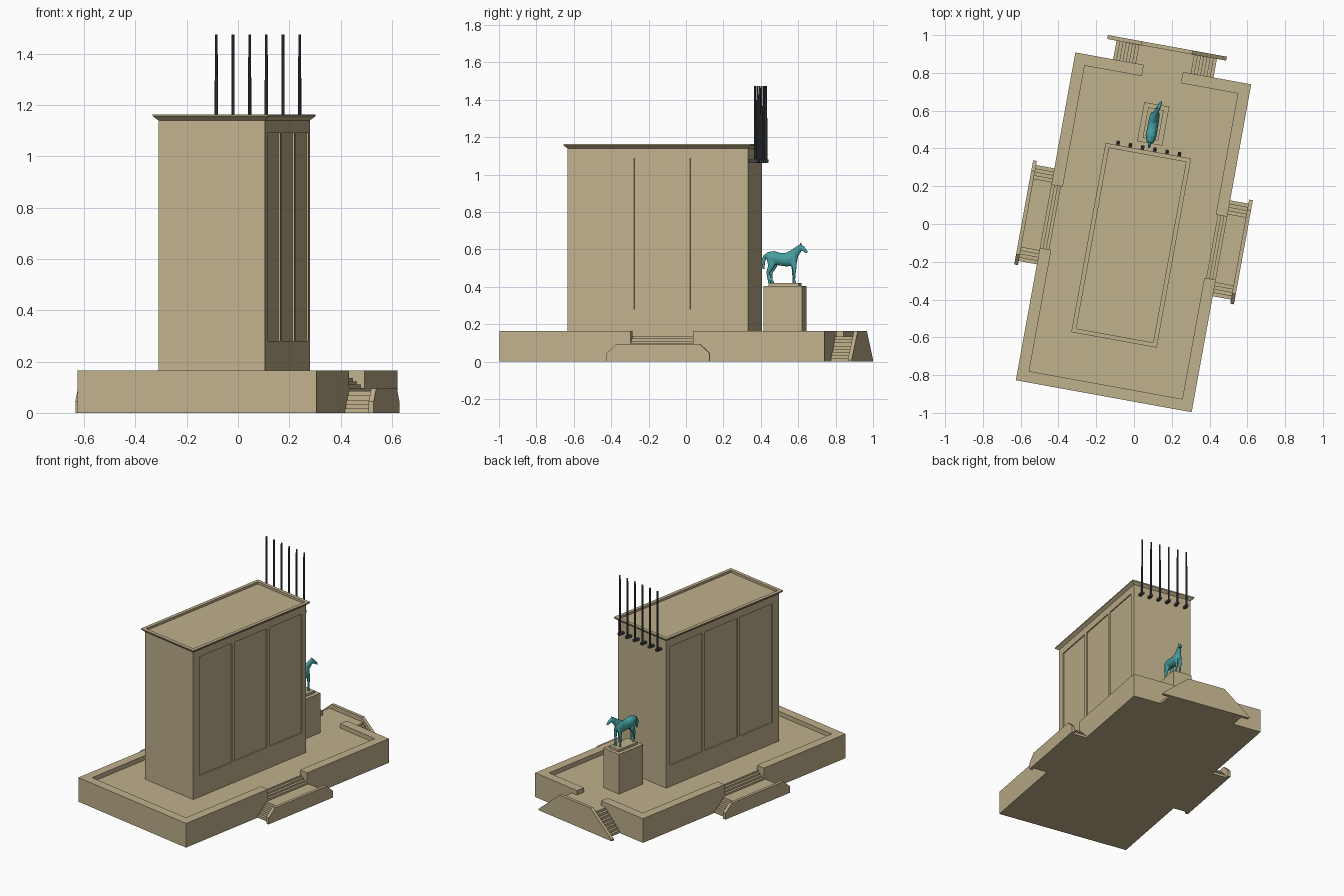
import bpy, bmesh, math
from mathutils import Matrix, Vector

if "Cube" in bpy.data.objects:
    bpy.data.objects.remove(bpy.data.objects["Cube"])

# The whole monument is turned about 10 degrees on plan
PLACE = Matrix.Translation((-0.0025, -0.044, 0)) @ Matrix.Rotation(math.radians(-10.3), 4, 'Z')


def material(name, rgb):
    m = bpy.data.materials.new(name)
    m.diffuse_color = (*rgb, 1)
    m.use_nodes = True
    m.node_tree.nodes["Principled BSDF"].inputs["Base Color"].default_value = m.diffuse_color
    return m


STONE = material("tan_stone", (0.53, 0.44, 0.265))
BRONZE = material("green_bronze", (0.06, 0.34, 0.35))
METAL = material("dark_metal", (0.05, 0.055, 0.06))


def finish(name, bm, mat):
    bmesh.ops.recalc_face_normals(bm, faces=bm.faces)
    me = bpy.data.meshes.new(name)
    bm.to_mesh(me)
    bm.free()
    me.materials.append(mat)
    ob = bpy.data.objects.new(name, me)
    bpy.context.collection.objects.link(ob)
    ob.matrix_world = PLACE
    return ob


def loft(bm, rings):
    """Skin a list of equal-length point rings and cap both ends."""
    vs = [[bm.verts.new(p) for p in r] for r in rings]
    n = len(vs[0])
    for a, b in zip(vs, vs[1:]):
        for i in range(n):
            bm.faces.new((a[i], a[(i + 1) % n], b[(i + 1) % n], b[i]))
    bm.faces.new(vs[0])
    bm.faces.new(vs[-1])


def prism(name, pts, axis, lo, hi, mat=STONE, flip=1):
    """Extrude a profile along an axis; flip=-1 mirrors it in x."""
    def at(p, t):
        v = {'x': (t, *p), 'y': (p[0], t, p[1]), 'z': (*p, t)}[axis]
        return (v[0] * flip, v[1], v[2])
    bm = bmesh.new()
    loft(bm, [[at(p, t) for p in pts] for t in (lo, hi)])
    return finish(name, bm, mat)


def rect(x0, x1, y0, y1):
    return [(x0, y0), (x1, y0), (x1, y1), (x0, y1)]


def steps(top, bottom, z_top, z_bottom, n):
    """Stair profile descending from top to bottom with n treads."""
    w, h = (bottom - top) / n, (z_top - z_bottom) / (n + 1)
    return [(top + i * w, z_top - (i + k) * h) for i in range(n + 1) for k in (0, 1)]


def both_ways(half):
    return half + [(-a, z) for a, z in reversed(half)]


def bake(ob):
    """Replace the mesh by its modified result."""
    dg = bpy.context.evaluated_depsgraph_get()
    me = bpy.data.meshes.new_from_object(ob.evaluated_get(dg))
    ob.modifiers.clear()
    ob.data = me


# Platform floor and parapet, with openings at both sides and the back
W, L, IW, IL, FLOOR, RIM = 0.473, 0.882, 0.412, 0.822, 0.135, 0.165
prism("platform_floor", rect(-IW, IW, -IL, IL), 'z', 0, FLOOR)
prism("front_parapet", [(-W, -0.17), (-W, -L), (W, -L), (W, -0.17),
                        (IW, -0.17), (IW, -IL), (-IW, -IL), (-IW, -0.17)], 'z', 0, RIM)
for s, side in ((1, "right"), (-1, "left")):
    prism(side + "_back_parapet", [(W, 0.17), (W, L), (0.105, L), (0.105, IL), (IW, IL), (IW, 0.17)],
          'z', 0, RIM, flip=s)
    # Side entrance: upper steps, double-ended landing, outer wall
    prism(side + "_upper_steps", [(IW, 0), (IW, FLOOR)] + steps(0.425, W, FLOOR, 0.085, 3) + [(W, 0)],
          'y', -0.17, 0.17, flip=s)
    prism(side + "_landing", both_ways(steps(0.185, 0.258, 0.085, 0, 4)), 'x', W, 0.571, flip=s)
    prism(side + "_stair_wall", both_ways([(0.225, 0.095), (0.28, 0.045), (0.28, 0)]),
          'x', 0.571, 0.591, flip=s)

# Back entrance
prism("back_threshold", rect(-0.105, 0.105, IL, L), 'z', 0, FLOOR)
prism("back_landing", both_ways(steps(0.15, 0.27, FLOOR, 0, 7)), 'y', L, 0.982)
prism("back_stair_wall", both_ways([(0.135, RIM), (0.32, 0.01), (0.32, 0)]), 'y', 0.982, 1.003)

# Tower with three shallow panels on each long side
tower = prism("tower", rect(-0.211, 0.211, -0.56, 0.42), 'z', FLOOR, 1.142)
bm = bmesh.new()
for s in (-1, 1):
    for v in (-0.504, -0.199, 0.106):
        loft(bm, [[(s * x, y, z) for x, y in rect(0.204, 0.25, v, v + 0.28)] for z in (0.28, 1.09)])
cutter = finish("panel_cutter", bm, STONE)
cutter.hide_render = True
mod = tower.modifiers.new("panels", 'BOOLEAN')
mod.operation, mod.solver, mod.object = 'DIFFERENCE', 'EXACT', cutter
bpy.context.view_layer.update()
bake(tower)
bpy.data.objects.remove(cutter)

# Flared cornice with sunken roof
bm = bmesh.new()
loft(bm, [[(x, y, z) for x, y in rect(-0.211 - d, 0.211 + d, -0.56 - d, 0.42 + d)]
          for d, z in ((0, 1.14), (0.019, 1.156), (0.019, 1.163), (-0.004, 1.163), (-0.004, 1.148))])
finish("cornice_and_roof", bm, STONE)

# Row of flagpoles on brackets
for i in range(6):
    u = -0.165 + i * 0.066
    prism("pole_bracket", rect(u - 0.009, u + 0.009, 0.42, 0.462), 'z', 1.066, 1.08, METAL)
    bm = bmesh.new()
    loft(bm, [[(u + r * math.cos(a * math.tau / 8), 0.45 + r * math.sin(a * math.tau / 8), z)
               for a in range(8)] for r, z in ((0.0065, 1.062), (0.0065, 1.27), (0.005, 1.474))])
    finish("flagpole", bm, METAL)

# Pedestal
PV = 0.583
prism("pedestal", rect(-0.0675, 0.0675, PV - 0.105, PV + 0.105), 'z', FLOOR, 0.405)
prism("statue_plinth", rect(-0.042, 0.042, PV - 0.082, PV + 0.082), 'z', 0.405, 0.421)

# Horse: tapered tubes fused by a voxel remesh
horse = bmesh.new()


def tube(pts):
    """Points are (u, v, z, half width, half depth)."""
    ps = [Vector((p[0], p[1] + PV, p[2])) for p in pts]
    rings = []
    for i, p in enumerate(ps):
        t = (ps[min(i + 1, len(ps) - 1)] - ps[max(i - 1, 0)]).normalized()
        side = (Vector((1, 0, 0)) - t * t.x).normalized()
        up = t.cross(side)
        rings.append([p + side * pts[i][3] * math.cos(k * math.tau / 12)
                      + up * pts[i][4] * math.sin(k * math.tau / 12) for k in range(12)])
    loft(horse, rings)


# Body, neck, head, tail
tube([(0, -.1, .55, .012, .018), (0, -.091, .555, .023, .031), (0, -.065, .555, .029, .037),
      (0, -.03, .548, .028, .034), (0, .005, .545, .028, .036), (0, .035, .55, .027, .039),
      (0, .055, .552, .021, .031), (0, .067, .55, .01, .015)])
tube([(0, .03, .56, .02, .032), (.003, .057, .584, .015, .024),
      (.008, .078, .605, .012, .018), (.011, .09, .619, .009, .012)])
tube([(.01, .08, .617, .009, .011), (.014, .097, .607, .011, .014),
      (.018, .112, .594, .008, .009), (.021, .123, .584, .006, .007)])
tube([(0, -.09, .575, .006, .008), (0, -.109, .566, .008, .009),
      (0, -.119, .535, .008, .011), (0, -.117, .495, .003, .005)])
for s in (-1, 1):
    d = s * 0.005
    tube([(.011 + s * .006, .086, .617, .004, .005), (.011 + s * .008, .088, .635, .002, .002)])
    # Front and hind legs
    tube([(s * .013, .042, .54, .012, .022), (s * .016, .049 + d, .505, .009, .012),
          (s * .016, .048 + d, .472, .0065, .0075), (s * .016, .047 + d, .434, .005, .006),
          (s * .016, .051 + d, .42, .008, .01)])
    tube([(s * .012, -.07, .545, .015, .028), (s * .016, -.068 - d, .51, .011, .017),
          (s * .016, -.085 - d, .475, .0065, .009), (s * .016, -.081 - d, .437, .005, .006),
          (s * .016, -.074 - d, .42, .008, .01)])
horse = finish("horse_statue", horse, BRONZE)
mod = horse.modifiers.new("fuse", 'REMESH')
mod.mode, mod.voxel_size = 'VOXEL', 0.0028
mod = horse.modifiers.new("soften", 'SMOOTH')
mod.factor, mod.iterations = 0.5, 2
bpy.context.view_layer.update()
bake(horse)
if not horse.data.materials:
    horse.data.materials.append(BRONZE)
horse.data.shade_smooth()
